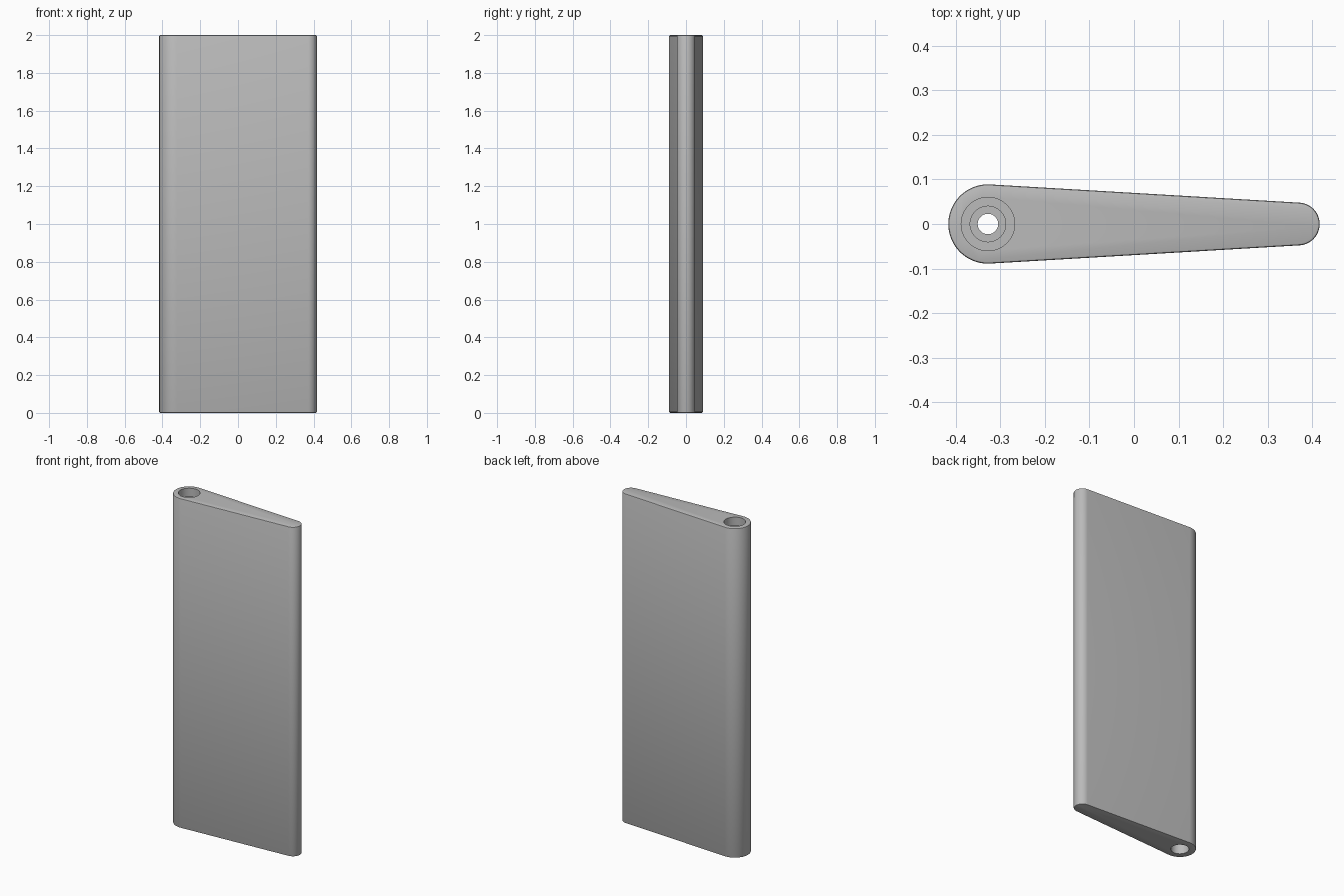
import bpy
import bmesh
import math

HEIGHT = 2.0
BIG_X, BIG_R = -0.328, 0.089
TIP_X, TIP_R = 0.369, 0.048

cube = bpy.data.objects.get("Cube")
if cube:
    bpy.data.objects.remove(cube, do_unlink=True)

grey = bpy.data.materials.new("plain grey")
grey.use_nodes = True
colour = (0.5, 0.5, 0.5, 1)
grey.diffuse_color = colour
grey.node_tree.nodes["Principled BSDF"].inputs["Base Color"].default_value = colour


def arc(cx, r, start, end, steps):
    angles = [start + (end - start) * i / steps for i in range(steps + 1)]
    return [(cx + r * math.cos(a), r * math.sin(a)) for a in angles]


# Tapered panel: two round ends joined by tangent sides
tangent = math.acos((BIG_R - TIP_R) / (TIP_X - BIG_X))
outline = arc(TIP_X, TIP_R, -tangent, tangent, 24)
outline += arc(BIG_X, BIG_R, tangent, 2 * math.pi - tangent, 40)

bm = bmesh.new()
base = bm.faces.new([bm.verts.new((x, y, 0)) for x, y in outline])
grown = bmesh.ops.extrude_face_region(bm, geom=[base], use_keep_orig=True)
top_verts = [v for v in grown["geom"] if isinstance(v, bmesh.types.BMVert)]
bmesh.ops.translate(bm, verts=top_verts, vec=(0, 0, HEIGHT))
bmesh.ops.recalc_face_normals(bm, faces=bm.faces)

# Small eased edge around both ends
rims = [e for e in bm.edges if abs(e.verts[0].co.z - e.verts[1].co.z) < 0.001]
bmesh.ops.bevel(bm, geom=rims, offset=0.005, segments=2, profile=0.5, affect='EDGES')
mesh = bpy.data.meshes.new("tapered_panel")
bm.to_mesh(mesh)
bm.free()
mesh.materials.append(grey)
panel = bpy.data.objects.new("tapered_panel", mesh)
bpy.context.collection.objects.link(panel)
bpy.context.view_layer.objects.active = panel


def bore(name, radius, low, high):
    """Cut a vertical round hole through the thick end."""
    bpy.ops.mesh.primitive_cylinder_add(
        vertices=48, radius=radius, depth=high - low,
        location=(BIG_X, 0, (low + high) / 2))
    cutter = bpy.context.object
    cutter.name = name
    cutter.hide_render = True
    cutter.data.materials.append(grey)
    bpy.context.view_layer.objects.active = panel
    cut = panel.modifiers.new(name, 'BOOLEAN')
    cut.operation = 'DIFFERENCE'
    cut.solver = 'EXACT'
    cut.object = cutter
    bpy.ops.object.modifier_apply(modifier=name)
    bpy.data.objects.remove(cutter, do_unlink=True)


# Stepped socket on top, through hole, and wider socket below
bore("through_hole", 0.023, -0.1, HEIGHT + 0.1)
bore("middle_step", 0.04, HEIGHT - 0.15, HEIGHT + 0.1)
bore("top_socket", 0.06, HEIGHT - 0.05, HEIGHT + 0.1)
bore("bottom_socket", 0.05, -0.1, 0.15)

bpy.ops.object.select_all(action='DESELECT')
panel.select_set(True)
bpy.context.view_layer.objects.active = panel
bpy.ops.object.shade_smooth_by_angle(angle=math.radians(30))
